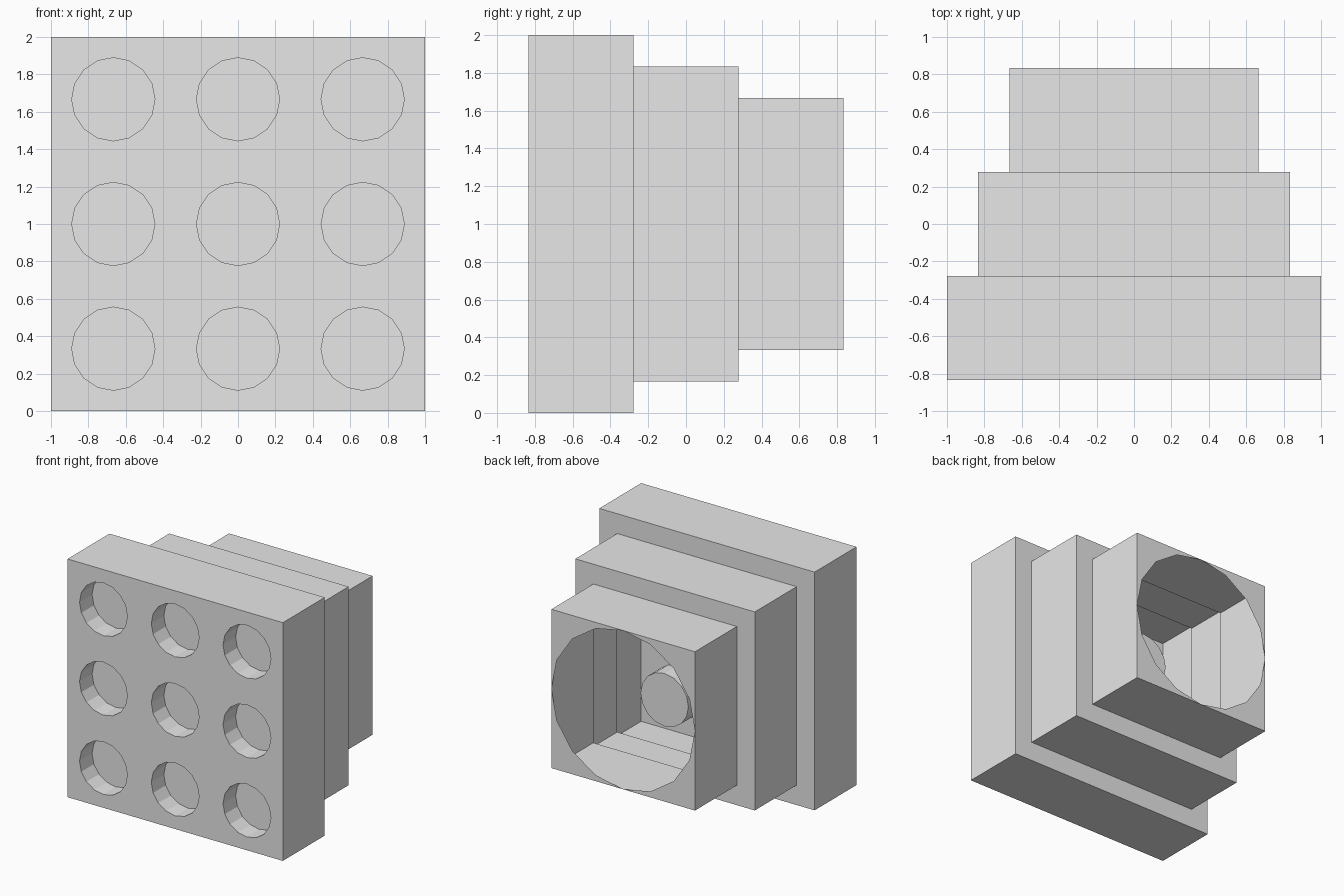
import bpy, bmesh, math

cube = bpy.data.objects.get("Cube")
if cube:
    bpy.data.objects.remove(cube, do_unlink=True)

grey = bpy.data.materials.new("plain_grey")
grey.use_nodes = True
grey.diffuse_color = (0.8, 0.8, 0.8, 1)
grey.node_tree.nodes["Principled BSDF"].inputs["Base Color"].default_value = (0.8, 0.8, 0.8, 1)

SIDES = 16          # facets of every round hole
STEP = 1 / 6        # inset of each tier, also the cup depth
DEPTH = 5 / 9       # depth of each tier
FRONT = -1.5 * DEPTH


def face(bm, points):
    return bm.faces.new([bm.verts.new(p) for p in points])


def square(half, y):
    return [(-half, y, 1 - half), (half, y, 1 - half),
            (half, y, 1 + half), (-half, y, 1 + half)]


def circle(cx, cz, radius, y):
    return [(cx + radius * math.cos(math.tau * i / SIDES), y,
             cz + radius * math.sin(math.tau * i / SIDES)) for i in range(SIDES)]


def bridge(bm, a, b):
    """Quads between two matching loops."""
    n = len(a)
    for i in range(n):
        j = (i + 1) % n
        face(bm, [a[i], a[j], b[j], b[i]])


def holed_square(bm, cx, cz, half, radius, y):
    """Square panel with a round hole, made of four corner pieces."""
    ring = circle(cx, cz, radius, y)
    quarter = SIDES // 4
    for k in range(4):
        a = k * math.pi / 2
        c, s = round(math.cos(a)), round(math.sin(a))
        arc = [ring[(k * quarter + i) % SIDES] for i in range(quarter + 1)]
        corner = (cx + half * (c - s), y, cz + half * (s + c))
        mid_a = (cx + half * c, y, cz + half * s)
        mid_b = (cx - half * s, y, cz + half * c)
        if half - radius > 0.001:
            face(bm, arc + [mid_b, corner, mid_a])
        else:
            face(bm, arc + [corner])


def finish(bm, name):
    bmesh.ops.remove_doubles(bm, verts=bm.verts, dist=0.0005)
    bmesh.ops.recalc_face_normals(bm, faces=bm.faces)
    mesh = bpy.data.meshes.new(name)
    bm.to_mesh(mesh)
    bm.free()
    mesh.materials.append(grey)
    bpy.context.collection.objects.link(bpy.data.objects.new(name, mesh))


# Three hollow tiers, each shrinking toward the back
for tier, name in enumerate(("front_tier", "middle_tier", "back_tier")):
    bm = bmesh.new()
    half = 1 - tier * STEP
    y0 = FRONT + tier * DEPTH
    y1 = y0 + DEPTH
    bridge(bm, square(half, y0), square(half, y1))
    if tier < 2:
        # Rim that steps in to the next tier
        bridge(bm, square(half, y1), square(half - STEP, y1))
    else:
        # Back panel with the large round opening
        holed_square(bm, 0, 1, half, half, y1)
    if tier == 0:
        # Front panel with nine shallow cups
        for col in (-1, 0, 1):
            for row in (-1, 0, 1):
                cx, cz = col * 2 / 3, 1 + row * 2 / 3
                holed_square(bm, cx, cz, 1 / 3, 2 / 9, y0)
                rim = circle(cx, cz, 2 / 9, y0)
                floor = circle(cx, cz, 2 / 9, y0 + STEP)
                bridge(bm, rim, floor)
                face(bm, floor)
    finish(bm, name)
